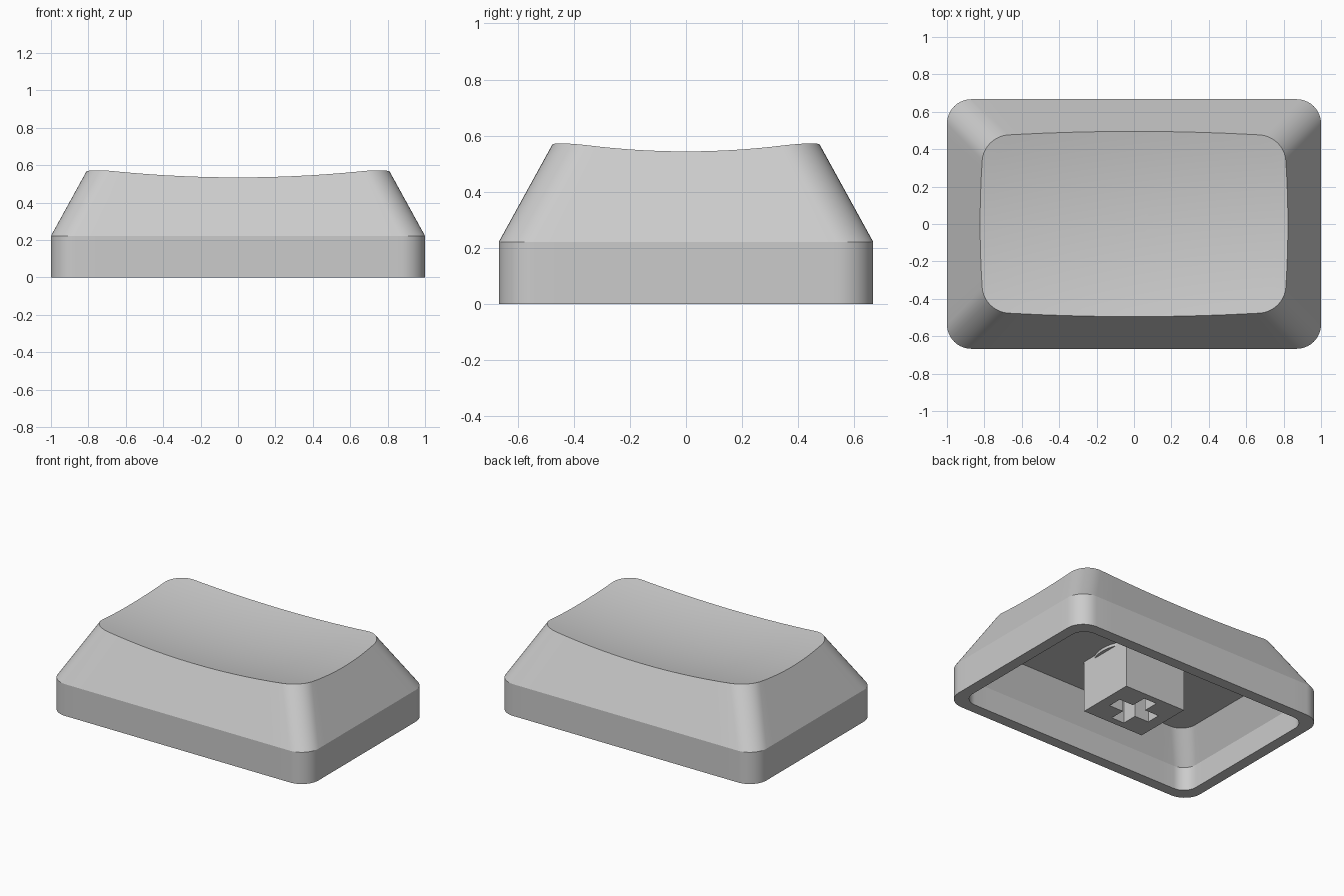
import bpy
import bmesh
from math import radians, cos, sin, pi
from mathutils import Vector

if "Cube" in bpy.data.objects:
    bpy.data.objects.remove(bpy.data.objects["Cube"])

HALF_X, HALF_Y = 1.0, 0.667     # footprint
SKIRT = 0.222                   # height of the vertical skirt
TAPER = 0.55                    # inset per unit of height above the skirt
WALL = 0.077
INNER_SKIRT = 0.165
CEILING = 0.363
CORNER_STEPS, SIDE_STEPS = 10, 14

# One plastic colour for the whole cap
plastic = bpy.data.materials.new("light_grey_plastic")
plastic.use_nodes = True
plastic.diffuse_color = (0.6, 0.6, 0.6, 1)
plastic.node_tree.nodes["Principled BSDF"].inputs["Base Color"].default_value = (0.6, 0.6, 0.6, 1)


def dish(x, y):
    """Height of the scooped top surface."""
    return 0.488 + 0.083 * x * x + 0.19 * y * y


def outline(inset, radius, z):
    """Rounded rectangle with evenly split sides."""
    cx, cy = HALF_X - inset - radius, HALF_Y - inset - radius
    arcs = []
    for q, (sx, sy) in enumerate([(1, 1), (-1, 1), (-1, -1), (1, -1)]):
        angles = [(q + i / CORNER_STEPS) * pi / 2 for i in range(CORNER_STEPS + 1)]
        arcs.append([Vector((sx * cx + radius * cos(a), sy * cy + radius * sin(a), z)) for a in angles])
    points = []
    for q, arc in enumerate(arcs):
        following = arcs[(q + 1) % 4][0]
        points += arc
        points += [arc[-1].lerp(following, i / SIDE_STEPS) for i in range(1, SIDE_STEPS)]
    return points


def rim_outline():
    """Where the tapered walls run into the scooped top."""
    low, high = outline(0, 0.13, SKIRT), outline(TAPER * 0.4, 0.138, SKIRT + 0.4)
    points = []
    for a, b in zip(low, high):
        p = b
        for _ in range(12):
            p = a.lerp(b, (dish(p.x, p.y) - SKIRT) / 0.4)
        points.append(p)
    return points


def bridge(bm, a, b):
    for i in range(len(a)):
        j = (i + 1) % len(a)
        bm.faces.new((a[i], a[j], b[j], b[i]))


def finish(bm, name):
    bmesh.ops.recalc_face_normals(bm, faces=bm.faces)
    mesh = bpy.data.meshes.new(name)
    bm.to_mesh(mesh)
    bm.free()
    mesh.materials.append(plastic)
    obj = bpy.data.objects.new(name, mesh)
    bpy.context.collection.objects.link(obj)
    return obj


def prism(name, profile, bottom, top):
    bm = bmesh.new()
    low, high = [[bm.verts.new((x, y, z)) for x, y in profile] for z in (bottom, top)]
    bridge(bm, low, high)
    bm.faces.new(low)
    bm.faces.new(high)
    return finish(bm, name)


def activate(obj):
    bpy.ops.object.select_all(action='DESELECT')
    obj.select_set(True)
    bpy.context.view_layer.objects.active = obj


def smooth(obj):
    activate(obj)
    bpy.ops.object.shade_smooth_by_angle(angle=radians(20))


# Cap shell: ceiling, inner walls, bottom rim, outer walls, scooped top
bm = bmesh.new()
rim = rim_outline()
loops = [
    outline(WALL + TAPER * (CEILING - INNER_SKIRT), 0.11, CEILING),
    outline(WALL, 0.1, INNER_SKIRT),
    outline(WALL, 0.1, 0),
    outline(0, 0.13, 0),
    outline(0, 0.13, SKIRT),
    rim,
]
for step in range(11, 0, -1):
    s = step / 12
    loops.append([Vector((p.x * s, p.y * s, dish(p.x * s, p.y * s))) for p in rim])
rings = [[bm.verts.new(p) for p in loop] for loop in loops]
for a, b in zip(rings, rings[1:]):
    bridge(bm, a, b)
bm.faces.new(rings[0])
centre = bm.verts.new((0, 0, dish(0, 0)))
for i, v in enumerate(rings[-1]):
    bm.faces.new((v, rings[-1][(i + 1) % len(rings[-1])], centre))
smooth(finish(bm, "cap_shell"))

# Low round boss where the stem meets the ceiling
circle = [(0.26 * cos(i * pi / 24), 0.26 * sin(i * pi / 24)) for i in range(48)]
smooth(prism("stem_boss", circle, CEILING - 0.02, CEILING + 0.02))

# Mounting stem with a cross-shaped socket
sx, sy = 0.238, 0.208
stem = prism("stem", [(-sx, -sy), (sx, -sy), (sx, sy), (-sx, sy)], 0.002, CEILING + 0.03)
arm, half = 0.16, 0.05
quarter = [(arm, -half), (arm, half), (half, half)]
cross = []
for q in range(4):
    cross += quarter
    quarter = [(-y, x) for x, y in quarter]
socket = prism("socket_cutter", cross, -0.1, 0.27)
socket.hide_render = True
cut = stem.modifiers.new("socket", 'BOOLEAN')
cut.operation = 'DIFFERENCE'
cut.solver = 'EXACT'
cut.object = socket
activate(stem)
bpy.ops.object.modifier_apply(modifier=cut.name)
bpy.data.objects.remove(socket)
